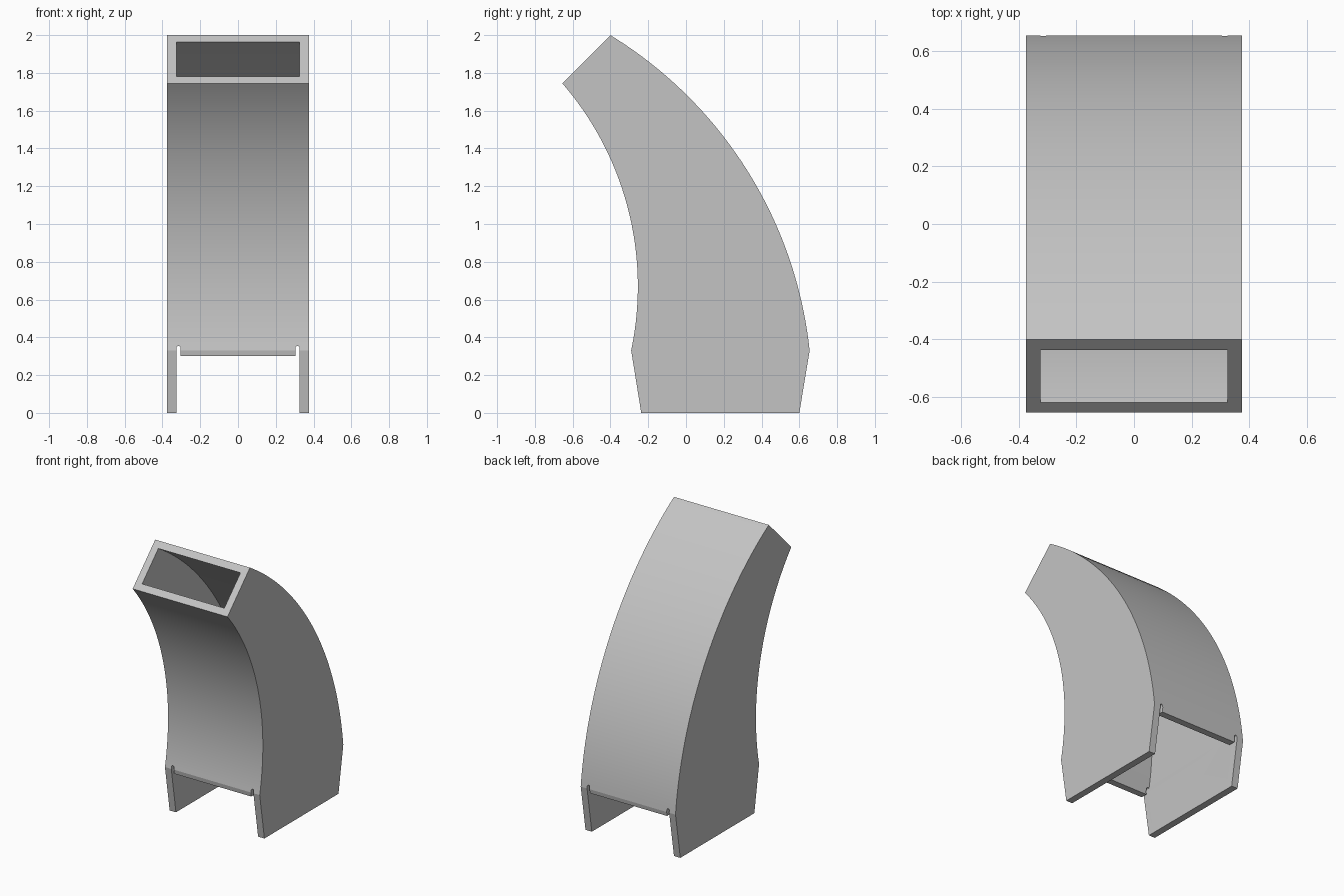
import bpy, bmesh
from math import radians, sin, cos, pi
from mathutils import Vector

cube = bpy.data.objects.get("Cube")
if cube:
    bpy.data.objects.remove(cube)

HALF, WALL, SLOT = 0.375, 0.05, 0.02
INNER = HALF - WALL
STEPS = 40

grey = bpy.data.materials.new("light grey")
grey.use_nodes = True
colour = (0.55, 0.55, 0.55, 1)
grey.diffuse_color = colour
grey.node_tree.nodes["Principled BSDF"].inputs["Base Color"].default_value = colour


def arc(centre, radius, start, end, steps=STEPS):
    angles = [radians(start + (end - start) * i / steps) for i in range(steps + 1)]
    return [(centre[0] + radius * cos(a), centre[1] + radius * sin(a)) for a in angles]


def prism(name, outline, to_3d, depth):
    """Extrude a closed outline symmetrically to +-depth."""
    bm = bmesh.new()
    face = bm.faces.new([bm.verts.new(to_3d(u, v, -depth)) for u, v in outline])
    grown = bmesh.ops.extrude_face_region(bm, geom=[face])["geom"]
    shift = Vector(to_3d(0, 0, 2 * depth))
    bmesh.ops.translate(bm, vec=shift, verts=[g for g in grown if isinstance(g, bmesh.types.BMVert)])
    bmesh.ops.recalc_face_normals(bm, faces=bm.faces)
    mesh = bpy.data.meshes.new(name)
    bm.to_mesh(mesh)
    bm.free()
    mesh.materials.append(grey)
    obj = bpy.data.objects.new(name, mesh)
    bpy.context.collection.objects.link(obj)
    return obj


def along_x(u, v, d):
    return (d, u, v)


def along_y(u, v, d):
    return (u, d, v)


# Curved side profile: concave front arc, convex back arc, tapered foot
FRONT, FRONT_R = (-1.90, 0.67), 1.645
BACK, BACK_R = (-1.568, 0.094), 2.235
outer = ([(-0.237, 0)] + arc(FRONT, FRONT_R, -11.9, 40.8)
         + arc(BACK, BACK_R, 58.5, 6.06) + [(0.6, 0)])
duct = prism("curved_duct", outer, along_x, HALF)

# Hollow passage, running past both open ends
passage = ([(-0.17, -0.1)] + arc(FRONT, FRONT_R + WALL, -11.9, 45)
           + arc(BACK, BACK_R - WALL, 62, 6.06) + [(0.533, -0.1)])
passage_cutter = prism("passage_cutter", passage, along_x, INNER)

# Open foot between the side tabs, with a round-topped relief slot at each corner
r = SLOT / 2
right_half = [(INNER - SLOT, 0.30)] + arc((INNER - r, 0.345), r, 180, 0, 8) + [(INNER, -0.1)]
left_half = [(-x, z) for x, z in reversed(right_half)]
foot_cutter = prism("foot_cutter", left_half + right_half, along_y, 1)

cutters = (passage_cutter, foot_cutter)
for cutter in cutters:
    cutter.hide_render = True
    mod = duct.modifiers.new(cutter.name, "BOOLEAN")
    mod.operation, mod.solver, mod.object = "DIFFERENCE", "EXACT", cutter

# Bake the cuts and drop the cutters
depsgraph = bpy.context.evaluated_depsgraph_get()
result = bpy.data.meshes.new_from_object(duct.evaluated_get(depsgraph))
duct.modifiers.clear()
duct.data = result
for cutter in cutters:
    bpy.data.objects.remove(cutter)

bpy.ops.object.select_all(action="DESELECT")
duct.select_set(True)
bpy.context.view_layer.objects.active = duct
bpy.ops.object.shade_smooth_by_angle(angle=radians(15))
